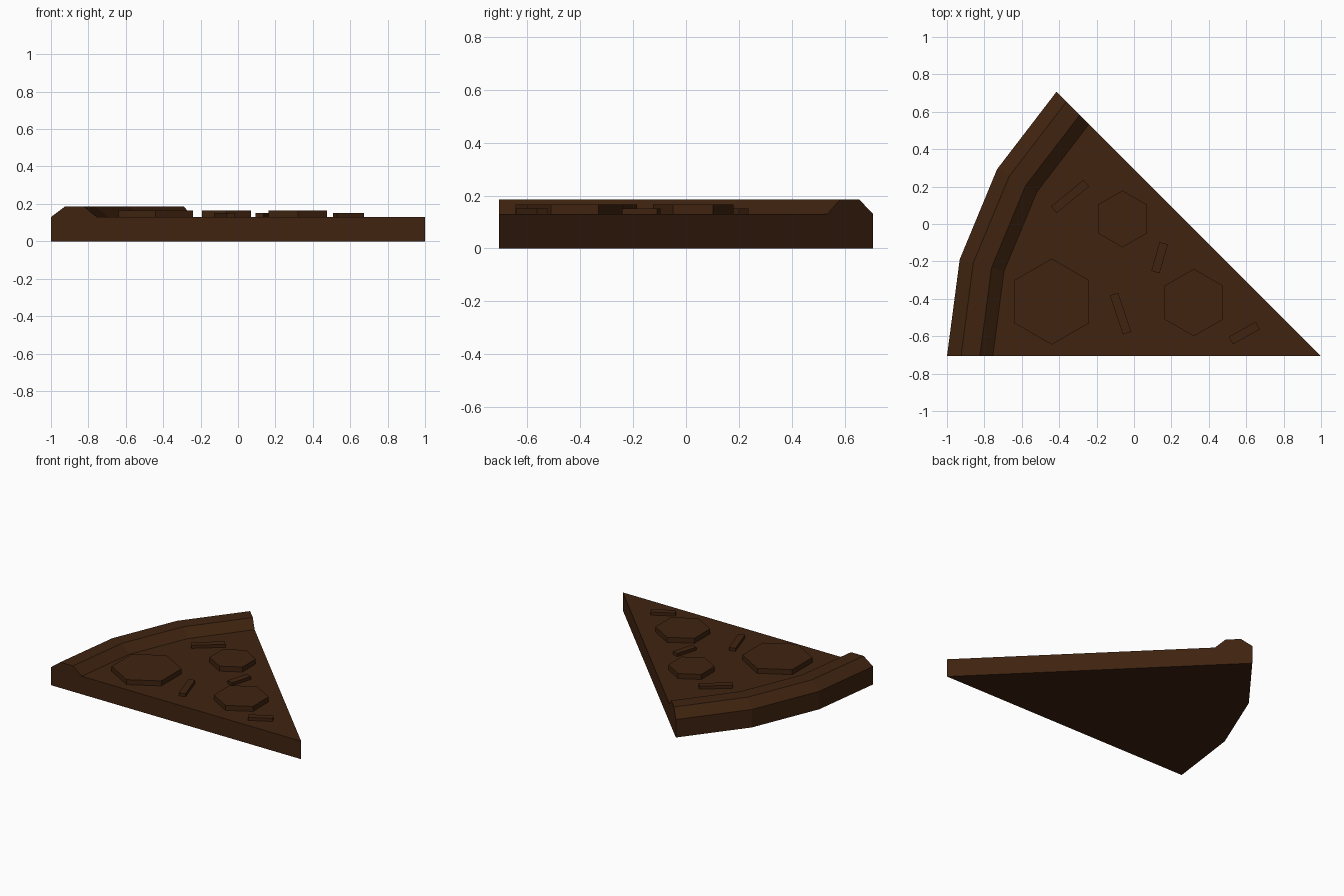
import bpy, bmesh
from math import cos, sin, radians
from mathutils import Matrix, Vector

if "Cube" in bpy.data.objects:
    bpy.data.objects.remove(bpy.data.objects["Cube"])

# One dark baked brown for everything
brown = bpy.data.materials.new("dark_brown")
brown.use_nodes = True
COLOUR = (0.05, 0.017, 0.005, 1)
brown.diffuse_color = COLOUR
brown.node_tree.nodes["Principled BSDF"].inputs["Base Color"].default_value = COLOUR

TIP = Vector((1, -0.707, 0))
TOP = 0.13


def finish(name, bm):
    bmesh.ops.recalc_face_normals(bm, faces=bm.faces)
    mesh = bpy.data.meshes.new(name)
    bm.to_mesh(mesh)
    bm.free()
    mesh.materials.append(brown)
    obj = bpy.data.objects.new(name, mesh)
    bpy.context.collection.objects.link(obj)
    return obj


# Slice with raised crust: a radial profile swept in three steps about the tip
def make_slice():
    profile = [(2, 0), (2, TOP), (1.925, 0.186), (1.824, 0.186), (1.755, TOP)]
    bm = bmesh.new()
    tip_low = bm.verts.new(TIP)
    tip_high = bm.verts.new(TIP + Vector((0, 0, TOP)))
    rows = []
    for step in range(4):
        a = radians(15 * step)
        rows.append([bm.verts.new(TIP + Vector((-r * cos(a), r * sin(a), z)))
                     for r, z in profile])
    for a, b in zip(rows, rows[1:]):
        for i in range(len(profile) - 1):
            bm.faces.new((a[i], a[i + 1], b[i + 1], b[i]))
    # Flat top, underside and the two cut sides
    bm.faces.new([tip_high] + [row[-1] for row in rows])
    bm.faces.new([tip_low] + [row[0] for row in rows])
    for row in (rows[0], rows[-1]):
        bm.faces.new([tip_low] + row + [tip_high])
    finish("slice_with_crust", bm)


# Six-sided round topping
def topping(name, x, y, radius, height=0.036):
    bm = bmesh.new()
    place = Matrix.Translation((x, y, TOP + height / 2)) @ Matrix.Rotation(radians(30), 4, "Z")
    bmesh.ops.create_cone(bm, cap_ends=True, segments=6, radius1=radius, radius2=radius,
                          depth=height, matrix=place)
    # Turn the points to face front and back
    ys = [v.co.y - y for v in bm.verts]
    if max(ys) < radius * 0.95:
        bmesh.ops.rotate(bm, verts=bm.verts, cent=(x, y, 0),
                         matrix=Matrix.Rotation(radians(30), 3, "Z"))
    finish(name, bm)


# Thin strip topping
def strip(name, x, y, length, angle, width=0.046, height=0.022):
    bm = bmesh.new()
    place = (Matrix.Translation((x, y, TOP + height / 2))
             @ Matrix.Rotation(radians(angle), 4, "Z")
             @ Matrix.Diagonal((length, width, height, 1)))
    bmesh.ops.create_cube(bm, size=1, matrix=place)
    finish(name, bm)


make_slice()
topping("large_round_topping", -0.44, -0.415, 0.23)
topping("medium_round_topping", 0.32, -0.42, 0.18)
topping("small_round_topping", -0.062, 0.027, 0.152)
strip("back_strip", -0.342, 0.147, 0.224, 39)
strip("middle_strip", 0.137, -0.18, 0.16, 74)
strip("front_strip", -0.072, -0.479, 0.22, -71.6)
strip("tip_strip", 0.59, -0.583, 0.165, 29)
